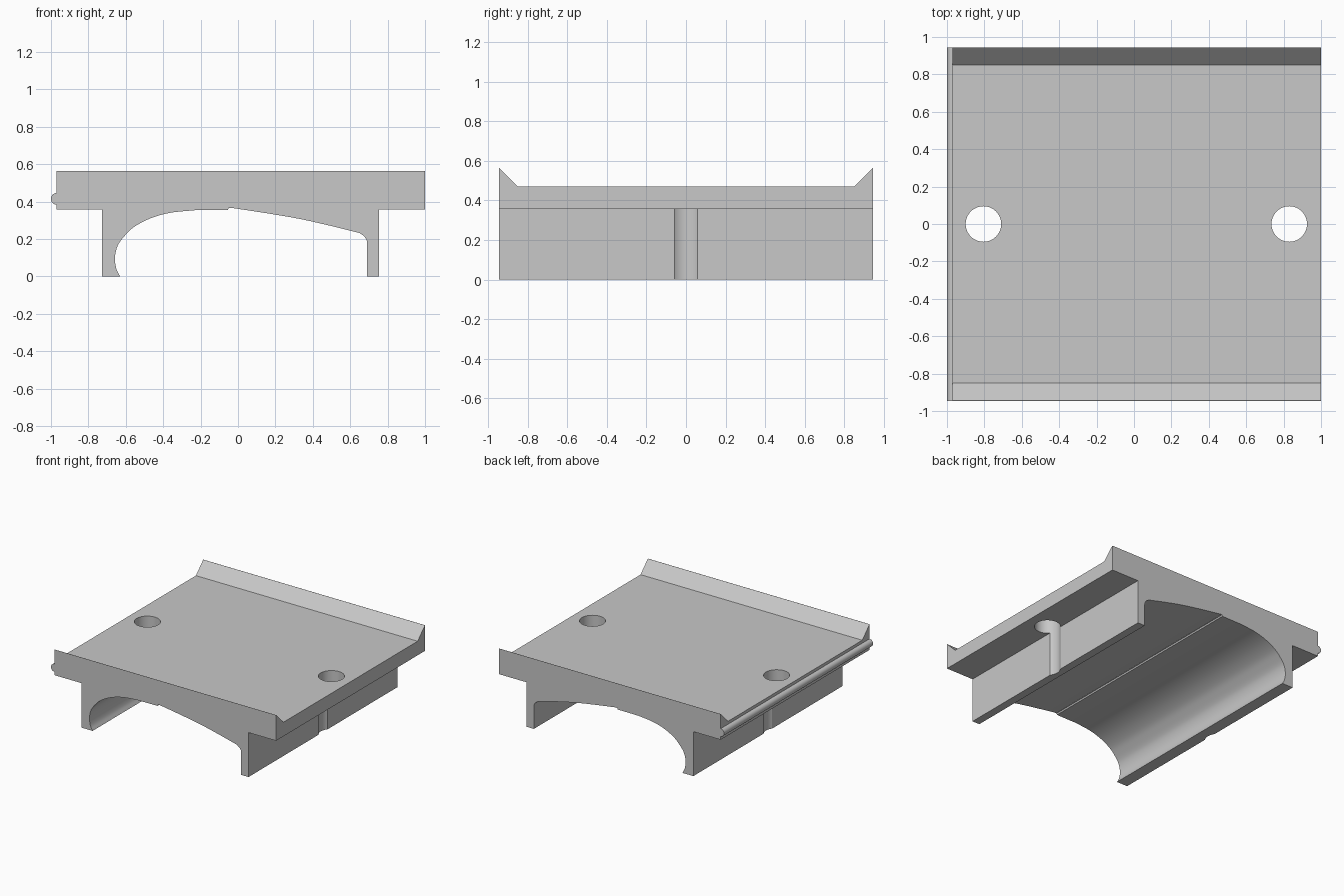
import bpy
import bmesh
from math import cos, sin, pi, radians
from mathutils import Vector, Matrix

cube = bpy.data.objects.get("Cube")
if cube:
    bpy.data.objects.remove(cube, do_unlink=True)

HALF_DEPTH = 0.945
TOP, FLOOR, UNDERSIDE = 0.563, 0.47, 0.357
LEFT_EDGE, RIGHT_EDGE = -0.97, 1.0

grey = bpy.data.materials.new("plain grey")
grey.use_nodes = True
grey.diffuse_color = (0.58, 0.58, 0.58, 1)
grey.node_tree.nodes["Principled BSDF"].inputs["Base Color"].default_value = (0.58, 0.58, 0.58, 1)


def smooth_path(points, steps=5):
    """Catmull-Rom curve through the points."""
    p = [Vector(q) for q in points]
    p = [2 * p[0] - p[1]] + p + [2 * p[-1] - p[-2]]
    out = []
    for a, b, c, d in zip(p, p[1:], p[2:], p[3:]):
        for i in range(steps):
            t = i / steps
            out.append(0.5 * (2 * b + (c - a) * t + (2 * a - 5 * b + 4 * c - d) * t ** 2
                              + (3 * b - a - 3 * c + d) * t ** 3))
    return out + [p[-2]]


def prism(name, outline, to_3d, low, high):
    """Extrude a flat outline between two positions on the remaining axis."""
    bm = bmesh.new()
    face = bm.faces.new([bm.verts.new(to_3d(u, v, low)) for u, v in outline])
    new = bmesh.ops.extrude_face_region(bm, geom=[face])["geom"]
    shift = Vector(to_3d(0, 0, high)) - Vector(to_3d(0, 0, low))
    bmesh.ops.translate(bm, vec=shift, verts=[g for g in new if isinstance(g, bmesh.types.BMVert)])
    bmesh.ops.recalc_face_normals(bm, faces=bm.faces)
    mesh = bpy.data.meshes.new(name)
    bm.to_mesh(mesh)
    bm.free()
    mesh.materials.append(grey)
    obj = bpy.data.objects.new(name, mesh)
    bpy.context.collection.objects.link(obj)
    return obj


def cut(target, cutter):
    cutter.hide_render = True
    mod = target.modifiers.new("cut", "BOOLEAN")
    mod.operation = "DIFFERENCE"
    mod.solver = "EXACT"
    mod.object = cutter
    bpy.context.view_layer.objects.active = target
    bpy.ops.object.modifier_apply(modifier=mod.name)
    bpy.data.objects.remove(cutter, do_unlink=True)


# Underside arch: round left bowl, small step, then a shallow slope to the right leg
bowl = smooth_path([(-0.63, 0), (-0.65, 0.04), (-0.658, 0.10), (-0.643, 0.165), (-0.605, 0.218),
                    (-0.555, 0.265), (-0.47, 0.31), (-0.365, 0.34), (-0.235, 0.354)])
slope = smooth_path([(-0.05, 0.366), (-0.01, 0.363), (0.275, 0.318), (0.46, 0.279), (0.65, 0.232)])
corner = [(0.675, 0.215), (0.688, 0.195), (0.69, 0.18), (0.69, 0)]

# Rounded rib along the left edge
rib = [(LEFT_EDGE - 0.03 * sin(pi * i / 12), 0.415 - 0.031 * cos(pi * i / 12)) for i in range(13)]

outline = (bowl + [(-0.055, 0.355)] + slope + corner
           + [(0.755, 0), (0.755, UNDERSIDE), (RIGHT_EDGE, UNDERSIDE), (RIGHT_EDGE, TOP), (LEFT_EDGE, TOP)]
           + rib[::-1] + [(LEFT_EDGE, UNDERSIDE), (-0.727, UNDERSIDE), (-0.727, 0)])
body = prism("mounting_plate", outline, lambda u, v, w: (u, w, v), -HALF_DEPTH, HALF_DEPTH)

# Sloped trough that leaves a sharp lip at the front and back
floor_y = HALF_DEPTH - (TOP - FLOOR) - 0.001
rise = 0.2
trough = [(-floor_y, FLOOR), (floor_y, FLOOR), (floor_y + rise, FLOOR + rise), (-floor_y - rise, FLOOR + rise)]
cut(body, prism("trough_cutter", trough, lambda u, v, w: (w, u, v), -1.2, 1.2))

# Bolt holes, which also groove the outsides of the legs
for x in (-0.805, 0.83):
    circle = [(x + 0.095 * cos(2 * pi * i / 48), 0.095 * sin(2 * pi * i / 48)) for i in range(48)]
    cut(body, prism("hole_cutter", circle, lambda u, v, w: (u, v, w), -0.1, 0.8))

bpy.ops.object.select_all(action="DESELECT")
body.select_set(True)
bpy.context.view_layer.objects.active = body
bpy.ops.object.shade_smooth_by_angle(angle=radians(25))
